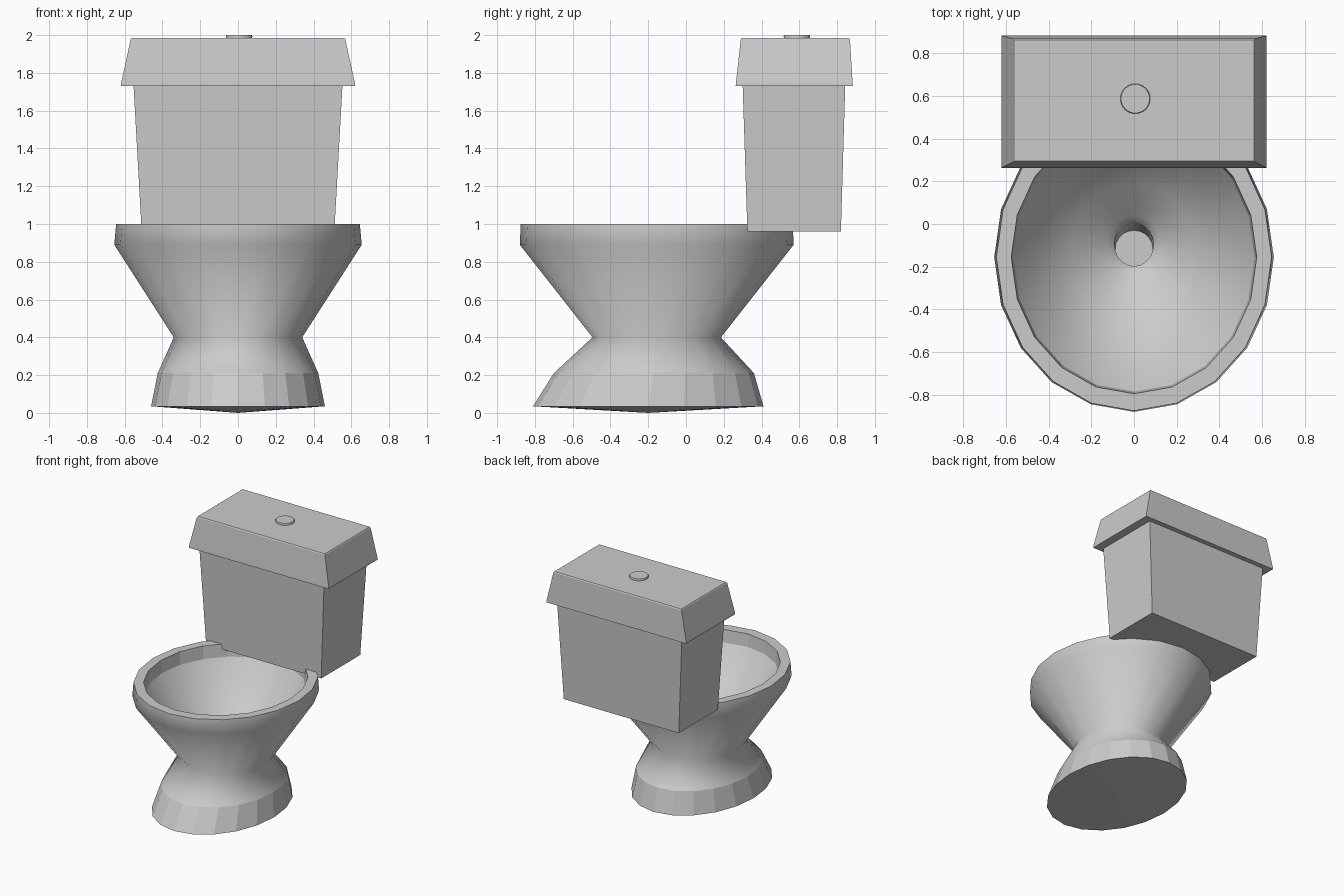
import bpy, bmesh
from math import cos, sin, tau

if "Cube" in bpy.data.objects:
    bpy.data.objects.remove(bpy.data.objects["Cube"])


def loft(name, rings, sides=20, cap_start=True, smooth_bands=(), apex=None):
    """Skin elliptical rings (cy, rx, ry, z); only the listed bands are smooth."""
    bm = bmesh.new()
    loops = []
    for cy, rx, ry, z in rings:
        loops.append([bm.verts.new((rx * cos(tau * i / sides),
                                    cy + ry * sin(tau * i / sides), z))
                      for i in range(sides)])
    for k in range(len(loops) - 1):
        a, b = loops[k], loops[k + 1]
        for i in range(sides):
            j = (i + 1) % sides
            f = bm.faces.new((a[i], a[j], b[j], b[i]))
            f.smooth = k in smooth_bands
    if apex:
        tip = bm.verts.new(apex)
        for i in range(sides):
            bm.faces.new((loops[0][(i + 1) % sides], loops[0][i], tip))
    else:
        bm.faces.new(loops[0][::-1])
    bm.faces.new(loops[-1])
    bmesh.ops.recalc_face_normals(bm, faces=bm.faces)
    return finish(name, bm)


def box_stack(name, sections):
    """Skin rectangular sections (half_x, y_front, y_back, z)."""
    bm = bmesh.new()
    loops = [[bm.verts.new(p) for p in ((-x, y0, z), (x, y0, z), (x, y1, z), (-x, y1, z))]
             for x, y0, y1, z in sections]
    for a, b in zip(loops, loops[1:]):
        for i in range(4):
            j = (i + 1) % 4
            bm.faces.new((a[i], a[j], b[j], b[i]))
    bm.faces.new(loops[0][::-1])
    bm.faces.new(loops[-1])
    bmesh.ops.recalc_face_normals(bm, faces=bm.faces)
    return finish(name, bm)


def finish(name, bm):
    mesh = bpy.data.meshes.new(name)
    bm.to_mesh(mesh)
    bm.free()
    obj = bpy.data.objects.new(name, mesh)
    bpy.context.collection.objects.link(obj)
    return obj


# Pedestal, outer bowl, rim, inner bowl and drain as one continuous skin
loft("bowl", [
    (-0.20, 0.46, 0.61, 0.035),
    (-0.17, 0.425, 0.53, 0.21),
    (-0.155, 0.34, 0.34, 0.40),
    (-0.155, 0.655, 0.725, 0.89),
    (-0.155, 0.645, 0.72, 1.00),
    (-0.155, 0.575, 0.64, 1.00),
    (-0.155, 0.565, 0.63, 0.90),
    (-0.15, 0.46, 0.51, 0.73),
    (-0.13, 0.29, 0.32, 0.55),
    (-0.10, 0.13, 0.14, 0.46),
    (-0.095, 0.092, 0.103, 0.42),
    (-0.115, 0.088, 0.085, 0.30),
], smooth_bands=(1, 2, 3, 6, 7, 8, 9), apex=(0, -0.2, 0.0))

# Tapered cistern
box_stack("tank", [(0.51, 0.325, 0.82, 0.96), (0.553, 0.30, 0.843, 1.735)])

# Overhanging lid with sloped sides
box_stack("tank_lid", [
    (0.62, 0.263, 0.883, 1.73),
    (0.619, 0.264, 0.882, 1.745),
    (0.568, 0.29, 0.868, 1.978),
    (0.563, 0.295, 0.863, 1.985),
])

# Flush button
button = loft("flush_button", [
    (0.587, 0.068, 0.068, 1.98),
    (0.587, 0.070, 0.070, 1.993),
    (0.587, 0.067, 0.067, 2.0),
], sides=32, smooth_bands=(0, 1))
button.location.x = 0.006
